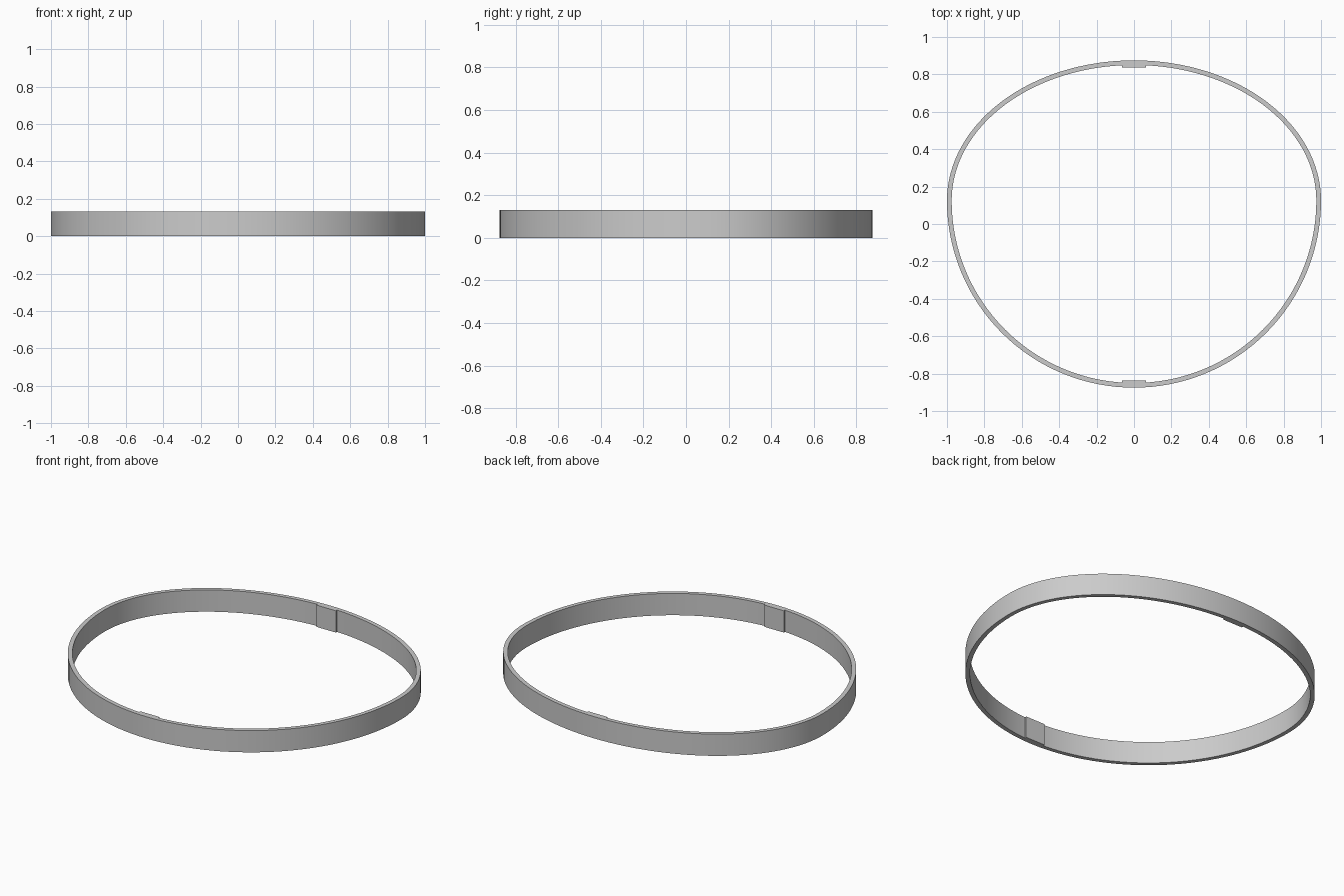
import bpy
import bmesh
import math

HEIGHT = 0.131
WALL = 0.025
CENTRE_Y = 0.125
FRONT_R, BACK_R = 1.0, 0.75   # round front half, flatter elliptical back half
SEGMENTS = 128
TAB_HALF_WIDTH = 0.065
TAB_Y = 0.837

if "Cube" in bpy.data.objects:
    bpy.data.objects.remove(bpy.data.objects["Cube"])

grey = bpy.data.materials.new("plain grey")
grey.use_nodes = True
colour = (0.6, 0.6, 0.6, 1)
grey.diffuse_color = colour
grey.node_tree.nodes["Principled BSDF"].inputs["Base Color"].default_value = colour


def outline(angle, inset):
    """Point on the egg-shaped outline, moved inward by inset."""
    depth = BACK_R if math.sin(angle) > 0 else FRONT_R
    return ((1 - inset) * math.cos(angle),
            CENTRE_Y + (depth - inset) * math.sin(angle))


def finish(name, bm):
    bmesh.ops.recalc_face_normals(bm, faces=bm.faces)
    mesh = bpy.data.meshes.new(name)
    bm.to_mesh(mesh)
    bm.free()
    mesh.materials.append(grey)
    obj = bpy.data.objects.new(name, mesh)
    bpy.context.collection.objects.link(obj)
    bpy.ops.object.select_all(action="DESELECT")
    obj.select_set(True)
    bpy.context.view_layer.objects.active = obj
    bpy.ops.object.shade_smooth_by_angle(angle=math.radians(30))


# Band: a rectangular section swept round the outline
bm = bmesh.new()
sections = []
for i in range(SEGMENTS):
    angle = math.tau * i / SEGMENTS
    outer, inner = outline(angle, 0), outline(angle, WALL)
    sections.append([bm.verts.new((*p, z)) for p, z in
                     ((outer, 0), (outer, HEIGHT), (inner, HEIGHT), (inner, 0))])
for i, a in enumerate(sections):
    b = sections[(i + 1) % SEGMENTS]
    for j in range(4):
        k = (j + 1) % 4
        bm.faces.new((a[j], b[j], b[k], a[k]))
finish("band", bm)

# Tabs: flat-faced pads on the inner wall, at the back and the front
spread = math.asin(TAB_HALF_WIDTH / (1 - WALL))
for name, side in (("back_tab", 1), ("front_tab", -1)):
    points = [outline(side * math.pi / 2 + spread * t / 4, WALL) for t in range(-4, 5)]
    points += [(points[-1][0], side * TAB_Y), (points[0][0], side * TAB_Y)]
    bm = bmesh.new()
    base = bm.faces.new([bm.verts.new((x, y, 0)) for x, y in points])
    top = bmesh.ops.extrude_face_region(bm, geom=[base], use_keep_orig=True)
    verts = [v for v in top["geom"] if isinstance(v, bmesh.types.BMVert)]
    bmesh.ops.translate(bm, verts=verts, vec=(0, 0, HEIGHT))
    finish(name, bm)
